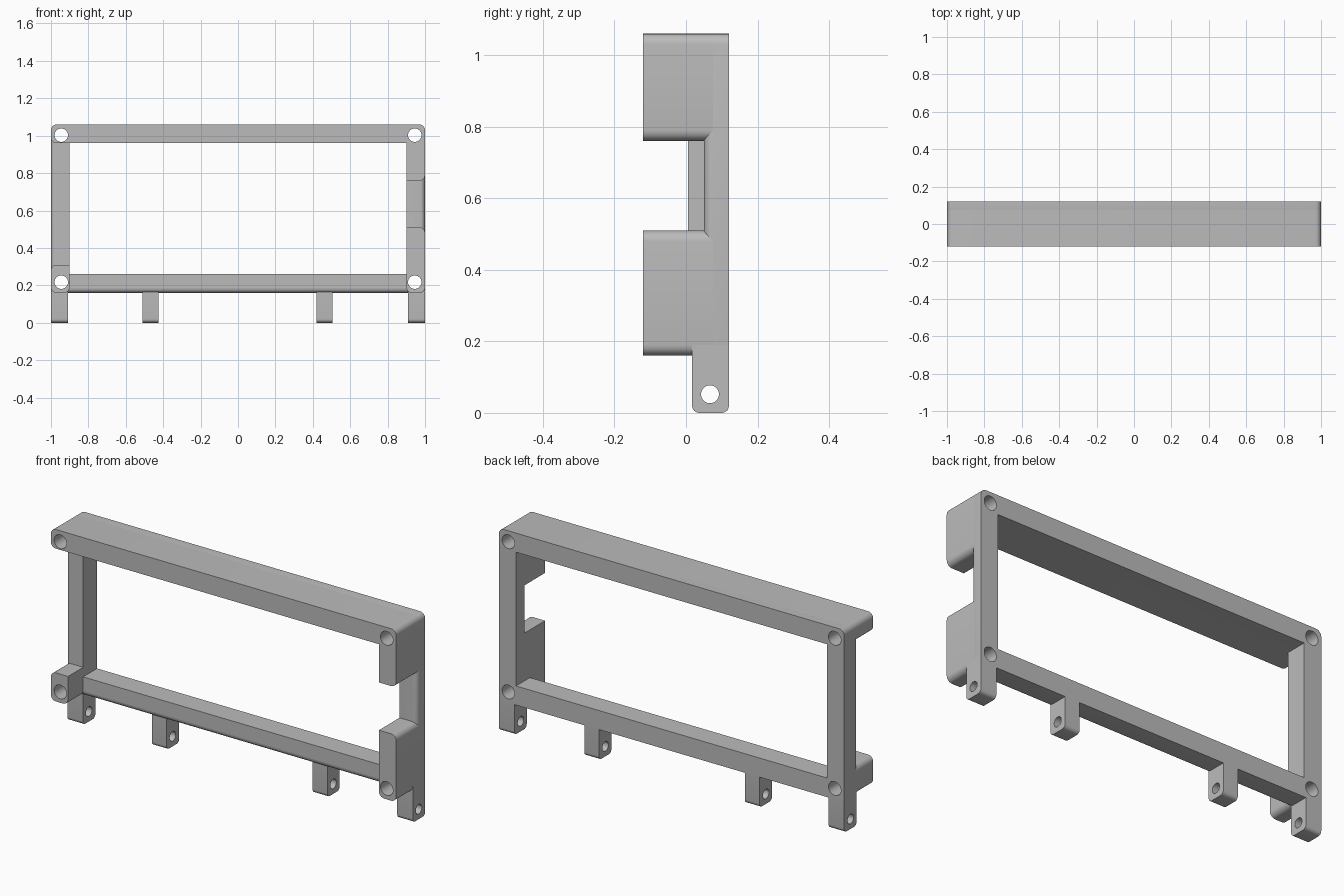
import bpy
import bmesh
import math
from mathutils import Matrix, Vector

cube = bpy.data.objects.get("Cube")
if cube:
    bpy.data.objects.remove(cube, do_unlink=True)

grey = bpy.data.materials.new("light_grey")
grey.use_nodes = True
grey.diffuse_color = (0.5, 0.5, 0.5, 1)
grey.node_tree.nodes["Principled BSDF"].inputs["Base Color"].default_value = (0.5, 0.5, 0.5, 1)

FRONT, BACK = -0.12, 0.12
LOW, TOP = 0.16, 1.06          # outer height of the frame
SILL, LINTEL, INNER = 0.26, 0.96, 0.9
R = 0.03                       # outer corner radius
SET_BACK = 0.005               # front of the thin rails


def finish(name, bm):
    bmesh.ops.recalc_face_normals(bm, faces=bm.faces)
    mesh = bpy.data.meshes.new(name)
    bm.to_mesh(mesh)
    bm.free()
    mesh.materials.append(grey)
    obj = bpy.data.objects.new(name, mesh)
    bpy.context.collection.objects.link(obj)
    return obj


def rounded(points, steps=6):
    """Outline with each corner (u, v, radius) replaced by an arc."""
    out = []
    for i, (u, v, r) in enumerate(points):
        p = Vector((u, v))
        if not r:
            out.append(p)
            continue
        a = (Vector(points[i - 1][:2]) - p).normalized()
        b = (Vector(points[(i + 1) % len(points)][:2]) - p).normalized()
        for k in range(steps + 1):
            t = k / steps * math.pi / 2
            out.append(p + a * r * (1 - math.sin(t)) + b * r * (1 - math.cos(t)))
    return out


def prism(name, points, lo, hi, axis="y", soften=None):
    """Extrude an outline along an axis; soften picks front edges to round."""
    bm = bmesh.new()
    place = (lambda p, d: (p.x, d, p.y)) if axis == "y" else (lambda p, d: (d, p.x, p.y))
    outline = rounded(points)
    face = bm.faces.new([bm.verts.new(place(p, lo)) for p in outline])
    edges = list(face.edges)
    ext = bmesh.ops.extrude_face_region(bm, geom=[face], use_keep_orig=True)
    moved = [g for g in ext["geom"] if isinstance(g, bmesh.types.BMVert)]
    shift = Vector((0, hi - lo, 0)) if axis == "y" else Vector((hi - lo, 0, 0))
    bmesh.ops.translate(bm, verts=moved, vec=shift)
    if soften:
        chosen = [e for e in edges if soften((e.verts[0].co + e.verts[1].co) / 2)]
        bmesh.ops.bevel(bm, geom=chosen, offset=0.025, segments=5, profile=0.5, affect="EDGES")
    return finish(name, bm)


def box_points(u0, u1, v0, v1, bl=0, br=0, tr=0, tl=0):
    return [(u0, v0, bl), (u1, v0, br), (u1, v1, tr), (u0, v1, tl)]


def cut(obj, cutter):
    mod = obj.modifiers.new("cut", "BOOLEAN")
    mod.operation = "DIFFERENCE"
    mod.solver = "EXACT"
    mod.object = cutter
    bpy.ops.object.select_all(action="DESELECT")
    bpy.context.view_layer.objects.active = obj
    obj.select_set(True)
    bpy.ops.object.modifier_apply(modifier=mod.name)


# Back frame with its rectangular opening
back_frame = prism("back_frame", box_points(-1, 1, LOW, TOP, R, R, R, R), 0.05, BACK,
                   soften=lambda m: True)
opening = prism("opening_cutter", box_points(-INNER, INNER, SILL, LINTEL), -1, 1)
opening.hide_render = True
cut(back_frame, opening)
bpy.data.objects.remove(opening, do_unlink=True)
parts = [back_frame]

# Thin left column and bottom rail in one L shape
parts.append(prism("left_column_and_sill", [
    (-1, LOW, R), (0.95, LOW, 0), (0.95, SILL, 0),
    (-INNER, SILL, 0), (-INNER, 1.0, 0), (-1, 1.0, 0)], SET_BACK, BACK,
    soften=lambda m: m.x < -0.969 or m.z < 0.189))

# Deep parts: top rail, the two halves of the right column, corner boss
parts.append(prism("top_rail", box_points(-1, 1, LINTEL, TOP, R, 0, R, R), FRONT, BACK))
parts.append(prism("right_column_upper", box_points(INNER, 1, 0.76, TOP, 0, R, R, 0), FRONT, BACK))
parts.append(prism("right_column_lower", box_points(INNER, 1, LOW, 0.51, R, R, R, 0), FRONT, BACK))
parts.append(prism("left_corner_boss", box_points(-1, -INNER, LOW, 0.31, R, R, 0, R), FRONT, BACK))

# Mounting legs
for side, x0, x1 in (("left_outer", 0.91, 1), ("left_inner", 0.42, 0.505),
                     ("right_inner", -0.51, -0.425), ("right_outer", -1, -0.91)):
    parts.append(prism(side + "_leg", box_points(0.017, BACK, 0, 0.2, 0.02, 0.02), x0, x1, axis="x"))

# Screw holes: four through the corners, one line through the legs
bm = bmesh.new()


def drill(radius, length, matrix):
    bmesh.ops.create_cone(bm, cap_ends=True, segments=32, radius1=radius, radius2=radius,
                          depth=length, matrix=matrix)


for x in (-0.945, 0.945):
    for z in (0.217, 1.003):
        drill(0.036, 1, Matrix.Translation((x, 0, z)) @ Matrix.Rotation(math.pi / 2, 4, "X"))
drill(0.025, 3, Matrix.Translation((0, 0.067, 0.052)) @ Matrix.Rotation(math.pi / 2, 4, "Y"))
holes = finish("hole_cutter", bm)
holes.hide_render = True

for part in parts:
    cut(part, holes)
    bpy.ops.object.shade_smooth_by_angle(angle=math.radians(30))
bpy.data.objects.remove(holes, do_unlink=True)
